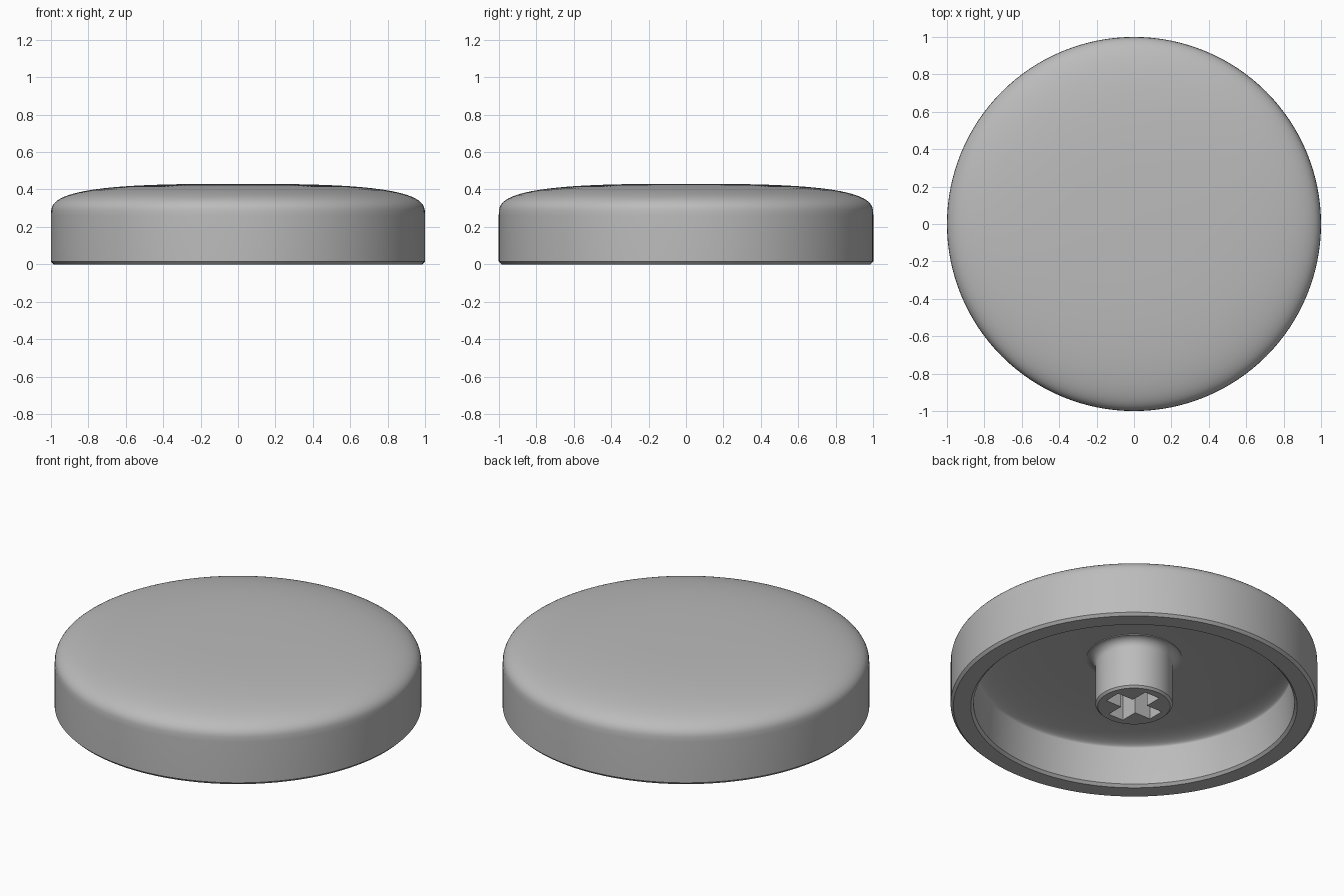
import bpy, bmesh
from math import sin, cos, pi, radians

cube = bpy.data.objects.get("Cube")
if cube:
    bpy.data.objects.remove(cube, do_unlink=True)

grey = bpy.data.materials.new("light grey plastic")
grey.use_nodes = True
colour = (0.5, 0.5, 0.5, 1)
grey.diffuse_color = colour
grey.node_tree.nodes["Principled BSDF"].inputs["Base Color"].default_value = colour


def add_object(name, bm):
    bmesh.ops.recalc_face_normals(bm, faces=bm.faces)
    mesh = bpy.data.meshes.new(name)
    bm.to_mesh(mesh)
    bm.free()
    obj = bpy.data.objects.new(name, mesh)
    bpy.context.collection.objects.link(obj)
    mesh.materials.append(grey)
    return obj


def lathe(name, profile, steps):
    """Spin an (r, z) profile that starts and ends on the axis."""
    bm = bmesh.new()
    verts = [bm.verts.new((r, 0, z)) for r, z in profile]
    edges = [bm.edges.new(pair) for pair in zip(verts, verts[1:])]
    bmesh.ops.spin(bm, geom=verts + edges, cent=(0, 0, 0), axis=(0, 0, 1),
                   angle=2 * pi, steps=steps, use_merge=True)
    bmesh.ops.remove_doubles(bm, verts=bm.verts, dist=0.0001)
    return add_object(name, bm)


def smooth(obj):
    bpy.ops.object.select_all(action="DESELECT")
    obj.select_set(True)
    bpy.context.view_layer.objects.active = obj
    bpy.ops.object.shade_smooth_by_angle(angle=radians(30))


def dome(radius, base, height, power, count=24):
    """Soft-shouldered dome profile, from the axis out to the rim."""
    angles = [pi / 2 * i / count for i in range(count + 1)]
    return [(radius * sin(a) ** (2 / 3), base + height * max(cos(a), 0) ** power)
            for a in angles]


# Hollow cap: domed top, straight wall, chamfered rim, domed ceiling
top = dome(1.0, 0.26, 0.17, 0.64)
ceiling = dome(0.865, 0.235, 0.07, 1.0)
rim = [(1.0, 0.015), (0.985, 0), (0.89, 0), (0.875, 0.015)]
cap = lathe("cap_shell", top + rim + ceiling[::-1], 128)
smooth(cap)

# Stem: chamfered foot, flared where it joins the ceiling
flare = [(0.26 - 0.05 * cos(a), 0.25 + 0.05 * sin(a))
         for a in (pi / 2 * i / 8 for i in range(9))]
stem = lathe("stem", [(0, 0), (0.198, 0), (0.21, 0.012)] + flare
             + [(0.26, 0.33), (0, 0.33)], 64)

# Cross-shaped socket cut into the stem
arm, half, depth = 0.155, 0.05, 0.27
quarter = [(arm, -half), (arm, half), (half, half)]
outline = []
for turn in range(4):
    for x, y in quarter:
        for _ in range(turn):
            x, y = -y, x
        outline.append((x, y))
bm = bmesh.new()
face = bm.faces.new([bm.verts.new((x, y, -0.1)) for x, y in outline])
extruded = bmesh.ops.extrude_face_region(bm, geom=[face])
for v in extruded["geom"]:
    if isinstance(v, bmesh.types.BMVert):
        v.co.z = depth
cutter = add_object("socket_cutter", bm)
cutter.hide_render = True

socket = stem.modifiers.new("socket", "BOOLEAN")
socket.operation = "DIFFERENCE"
socket.solver = "EXACT"
socket.object = cutter
bpy.context.view_layer.objects.active = stem
bpy.ops.object.modifier_apply(modifier="socket")
bpy.data.objects.remove(cutter, do_unlink=True)
smooth(stem)
